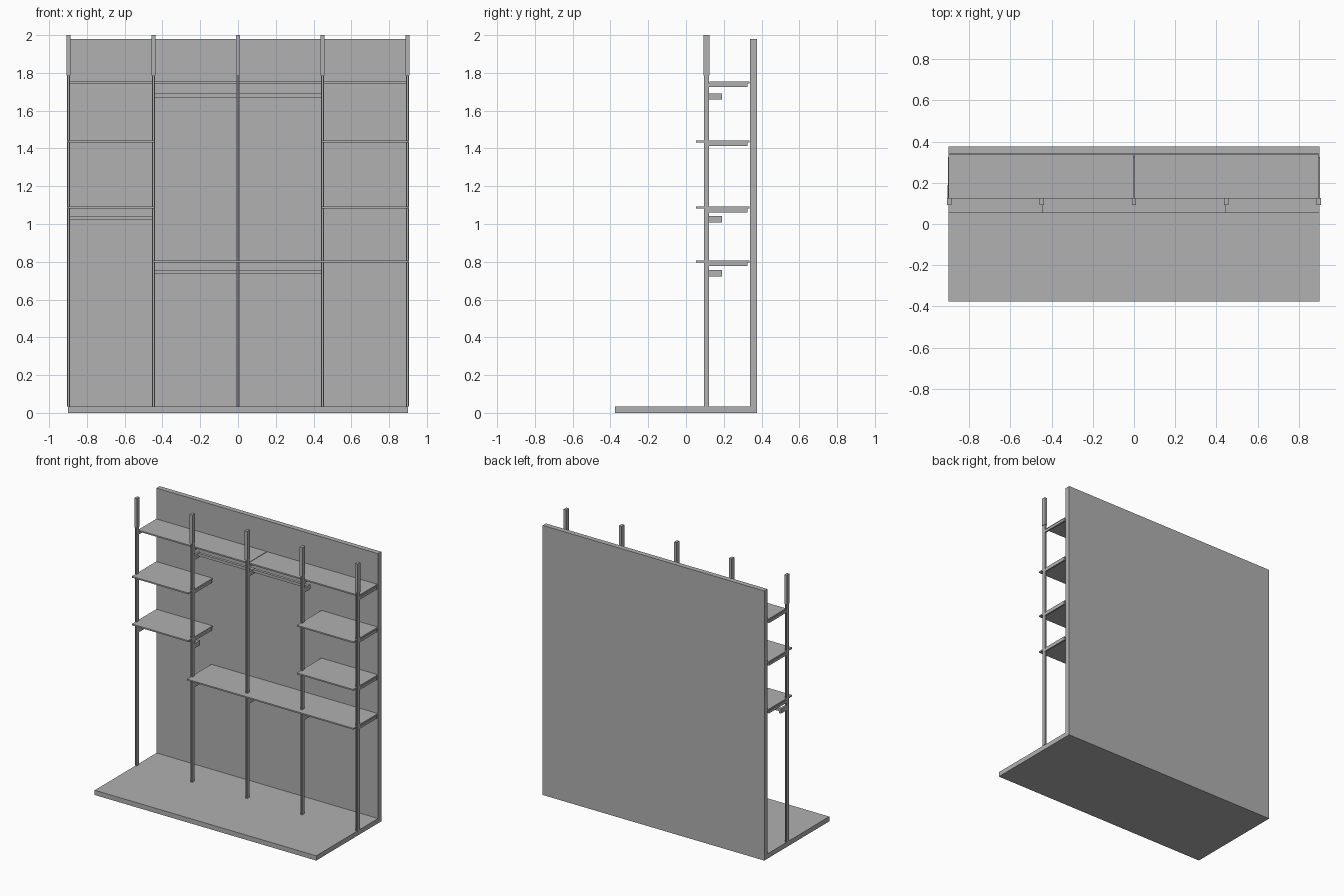
import bpy
import bmesh
from mathutils import Vector

if "Cube" in bpy.data.objects:
    bpy.data.objects.remove(bpy.data.objects["Cube"], do_unlink=True)

GREY = (0.44, 0.44, 0.44, 1.0)
grey = bpy.data.materials.new("plain grey")
grey.use_nodes = True
grey.diffuse_color = GREY
grey.node_tree.nodes["Principled BSDF"].inputs["Base Color"].default_value = GREY


def extrude(name, outline, z0, z1):
    """Extrude an xy outline (counter-clockwise) from z0 to z1."""
    bm = bmesh.new()
    face = bm.faces.new([bm.verts.new((x, y, z0)) for x, y in outline])
    top = bmesh.ops.extrude_face_region(bm, geom=[face])["geom"]
    bmesh.ops.translate(bm, vec=Vector((0, 0, z1 - z0)),
                        verts=[v for v in top if isinstance(v, bmesh.types.BMVert)])
    bmesh.ops.recalc_face_normals(bm, faces=bm.faces)
    mesh = bpy.data.meshes.new(name)
    bm.to_mesh(mesh)
    bm.free()
    mesh.materials.append(grey)
    obj = bpy.data.objects.new(name, mesh)
    bpy.context.collection.objects.link(obj)
    return obj


def box(name, x0, x1, y0, y1, z0, z1):
    return extrude(name, [(x0, y0), (x1, y0), (x1, y1), (x0, y1)], z0, z1)


POSTS = [-0.897, -0.447, 0.0, 0.447, 0.897]
POST_BACK = 0.122

# Floor slab and back wall
box("floor_slab", -0.9, 0.9, -0.377, 0.34, 0.0, 0.035)
box("back_wall", -0.9, 0.9, 0.34, 0.377, 0.0, 1.98)

# Posts: slotted lower section, solid square upper sleeve
W, T, F, B = 0.007, 0.004, 0.095, POST_BACK
half = [(W, F), (W, B), (W - T, B), (W - T, B - 0.008)]
for i, x in enumerate(POSTS):
    right = [(W - T, F + 0.008), (W - T, F)] + half
    outline = right + [(-px, py) for px, py in reversed(right)]
    extrude(f"post_{i + 1}", [(x + px, py) for px, py in outline], 0.035, 1.785)
    box(f"post_sleeve_{i + 1}", x - 0.0105, x + 0.0105, 0.093, 0.125, 1.785, 2.0)

# Shelves: name, first post, last post, x range, front edge, top height
SHELVES = [
    ("top_shelf_right", 0, 2, -0.9, -0.002, 0.124, 1.755),
    ("top_shelf_left", 2, 4, 0.002, 0.896, 0.124, 1.755),
    ("upper_shelf_right", 0, 1, -0.9, -0.442, 0.053, 1.442),
    ("upper_shelf_left", 3, 4, 0.442, 0.9, 0.053, 1.442),
    ("middle_shelf_right", 0, 1, -0.9, -0.442, 0.053, 1.092),
    ("middle_shelf_left", 3, 4, 0.442, 0.9, 0.053, 1.092),
    ("low_shelf_centre", 1, 3, -0.452, 0.442, 0.053, 0.807),
    ("low_shelf_left", 3, 4, 0.442, 0.9, 0.053, 0.807),
]
arms = set()
for name, a, b, x0, x1, front, top in SHELVES:
    box(name, x0, x1, front, 0.337, top - 0.01, top)
    arms.update((i, top) for i in range(a, b + 1))

# Shelf arms behind each post
for i, top in sorted(arms):
    x = POSTS[i]
    box(f"shelf_arm_{i + 1}", x - 0.006, x + 0.006, POST_BACK, 0.326, top - 0.03, top - 0.01)

# Hanging rails with short holders
RAILS = [("upper_rail", 1, 3, 1.692), ("side_rail", 0, 1, 1.042), ("lower_rail", 1, 3, 0.757)]
for name, a, b, top in RAILS:
    box(name, POSTS[a], POSTS[b], 0.166, 0.186, top - 0.021, top - 0.001)
    for i in range(a, b + 1):
        x = POSTS[i]
        box(f"{name}_holder_{i + 1}", x - 0.007, x + 0.007, POST_BACK, 0.19, top - 0.034, top)
